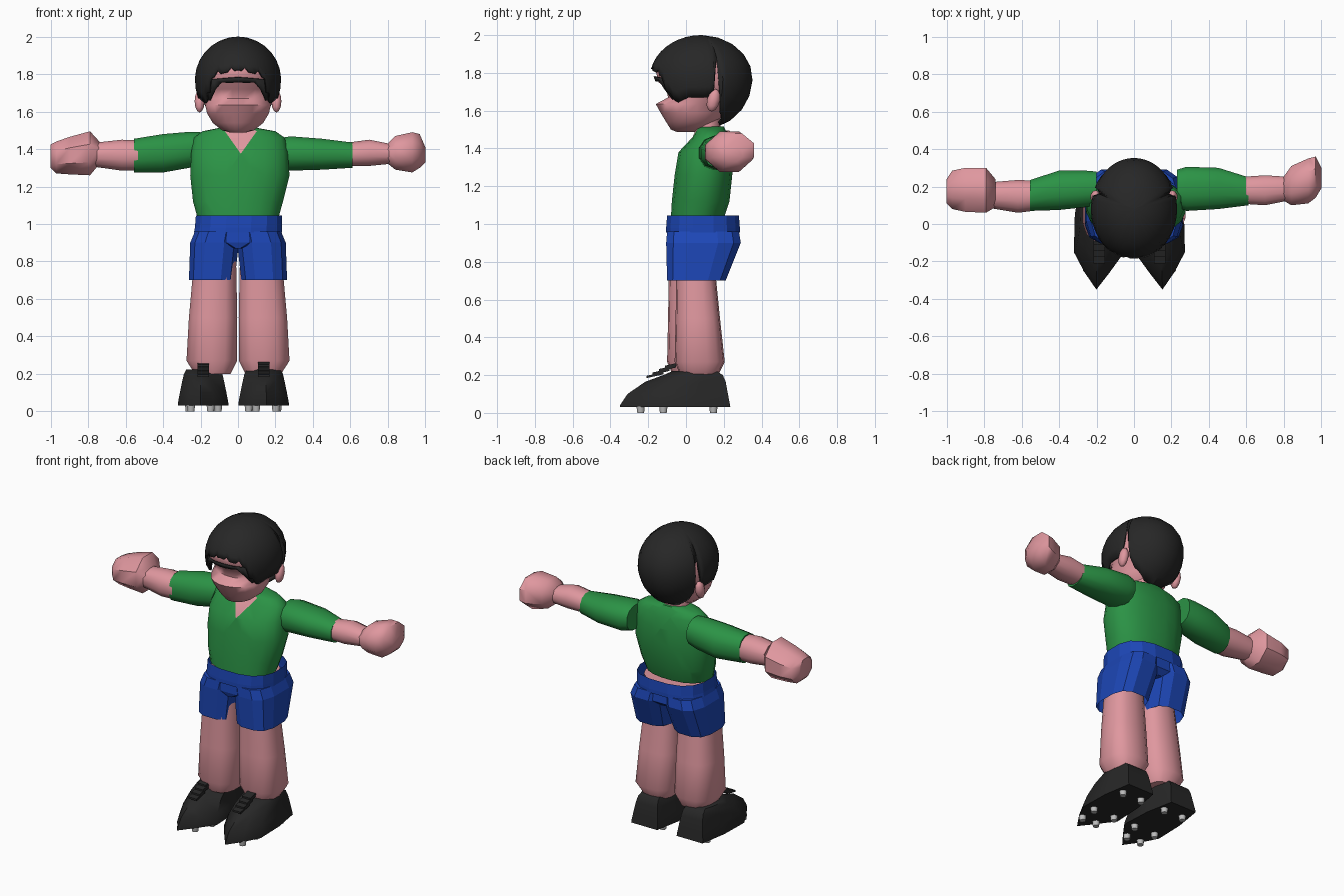
import bpy, bmesh, math
from mathutils import Vector

if "Cube" in bpy.data.objects:
    bpy.data.objects.remove(bpy.data.objects["Cube"])


def material(name, r, g, b):
    m = bpy.data.materials.new(name)
    m.diffuse_color = (r, g, b, 1)
    m.use_nodes = True
    m.node_tree.nodes["Principled BSDF"].inputs["Base Color"].default_value = m.diffuse_color
    return m


SKIN = material("skin pink", 0.74, 0.31, 0.345)
GREEN = material("shirt green", 0.024, 0.29, 0.06)
BLUE = material("shorts blue", 0.012, 0.062, 0.47)
BLACK = material("black", 0.020, 0.020, 0.020)
GREY = material("stud grey", 0.5, 0.5, 0.5)


def finish(name, bm, mat, angle=45):
    bmesh.ops.recalc_face_normals(bm, faces=bm.faces)
    mesh = bpy.data.meshes.new(name)
    bm.to_mesh(mesh)
    bm.free()
    mesh.materials.append(mat)
    ob = bpy.data.objects.new(name, mesh)
    bpy.context.collection.objects.link(ob)
    if angle:  # smooth shading with crisp edges
        bpy.ops.object.select_all(action='DESELECT')
        ob.select_set(True)
        bpy.context.view_layer.objects.active = ob
        bpy.ops.object.shade_smooth_by_angle(angle=math.radians(angle))
    return ob


def skin_rings(bm, rings, closed=True, caps=(True, True)):
    """Join rings of points with quads."""
    vs = [[bm.verts.new(p) for p in r] for r in rings]
    n = len(vs[0])
    for a, b in zip(vs, vs[1:]):
        for i in range(n if closed else n - 1):
            j = (i + 1) % n
            bm.faces.new((a[i], a[j], b[j], b[i]))
    if closed and caps[0]:
        bm.faces.new(vs[0])
    if closed and caps[1]:
        bm.faces.new(vs[-1])


def loft(name, axis, rings, mat, n=12, p=2.0, caps=(True, True), angle=45):
    """Rings are (position, a0, a1, b0, b1): extents in the other two axes."""
    out = []
    for t, a0, a1, b0, b1 in rings:
        ring = []
        for i in range(n):
            w = 2 * math.pi * (i + 0.5) / n
            k = 1 / math.cos(math.pi / n)
            c, s = math.cos(w), math.sin(w)
            a = math.copysign(abs(c) ** (2 / p), c) * k
            b = math.copysign(abs(s) ** (2 / p), s) * k
            a = (a0 + a1) / 2 + max(-1, min(1, a)) * (a1 - a0) / 2
            b = (b0 + b1) / 2 + max(-1, min(1, b)) * (b1 - b0) / 2
            ring.append((a, b, t) if axis == "z" else (t, a, b))
        out.append(ring)
    bm = bmesh.new()
    skin_rings(bm, out, caps=caps)
    return finish(name, bm, mat, angle)


def lerp_table(table, x):
    for (x0, y0), (x1, y1) in zip(table, table[1:]):
        if x <= x1:
            return y0 + (y1 - y0) * (x - x0) / (x1 - x0)
    return table[-1][1]


# Head with pointed face, and neck
loft("head", "z", [(1.488, -.04, .04, -.05, .06), (1.50, -.085, .085, -.08, .12),
                   (1.54, -.135, .135, -.105, .17), (1.59, -.165, .165, -.135, .20),
                   (1.635, -.175, .175, -.16, .22), (1.67, -.185, .185, -.095, .25),
                   (1.72, -.20, .20, -.105, .28), (1.75, -.205, .205, -.145, .285),
                   (1.83, -.205, .205, -.165, .29), (1.91, -.15, .15, -.09, .25)],
     SKIN, n=20, angle=65)
loft("neck", "z", [(1.42, -.10, .10, .04, .19), (1.56, -.09, .09, .05, .18)], SKIN)

# Hair: shell from crown down to a hairline, with a slit above each ear
RIM = [(0, 1.825), (30, 1.80), (42, 1.77), (45, 1.70), (58, 1.64), (75, 1.67), (104, 1.67),
       (110, 1.88), (116, 1.60), (140, 1.53), (180, 1.51)]
cols = []
for i in range(72):
    deg = i * 5
    fold = min(deg, 360 - deg)
    z = lerp_table(RIM, fold) + (0.02 if fold < 60 and i % 4 == 2 else 0)
    end = math.acos((z - 1.77) / (0.23 if z > 1.77 else 0.27))
    th, col = math.radians(deg), []
    for k in range(10):
        ph = 0.02 + (end - 0.02) * k / 9
        c, s = math.cos(ph), math.sin(ph)
        col.append((.23 * s * math.sin(th), .08 - .272 * s * math.cos(th),
                    1.77 + (0.23 if c > 0 else 0.27) * c))
    cols.append(col)
bm = bmesh.new()
skin_rings(bm, list(zip(*cols)), caps=(True, False))
hair = finish("hair", bm, BLACK)
hair.modifiers.new("thickness", "SOLIDIFY").thickness = 0.012

# Brows: thin dark band with stepped corners beside the eyes
top, low = [], []
for deg in range(-55, 56, 10):
    a = abs(deg)
    x, y = math.sin(math.radians(deg)), math.cos(math.radians(deg))
    drop = 1.757 if a < 30 else (1.72 if a < 40 else 1.66)
    top.append((.215 * x, .08 - .245 * y, 1.785 - .0003 * a))
    low.append((.205 * x, .08 - (.235 if a < 40 else .21) * y, drop))
bm = bmesh.new()
skin_rings(bm, [top, low], closed=False)
finish("brow_band", bm, BLACK).modifiers.new("thickness", "SOLIDIFY").thickness = 0.008

# Ears
for s, side in ((-1, "left"), (1, "right")):
    bm = bmesh.new()
    bmesh.ops.create_uvsphere(bm, u_segments=10, v_segments=6, radius=1)
    for v in bm.verts:
        v.co = Vector((s * .205 + v.co.x * .028, .145 + v.co.y * .035 + v.co.z * .01,
                       1.655 + v.co.z * .06))
    finish("ear_" + side, bm, SKIN)

# Shirt, with the neck opening cut in as a V of skin
shirt = loft("shirt", "z", [(1.03, -.215, .215, -.08, .20), (1.12, -.24, .24, -.075, .23),
                            (1.26, -.255, .275, -.06, .245), (1.38, -.25, .265, -.04, .245),
                            (1.46, -.235, .25, .035, .225), (1.495, -.19, .20, .05, .21),
                            (1.515, -.09, .09, .06, .20)], GREEN, n=20, p=2.3)
shirt.data.materials.append(SKIN)
bm = bmesh.new()
bm.from_mesh(shirt.data)
apex = Vector((.015, 0, 1.375))
planes = [Vector((s * .12, 0, -.085)) for s in (-1, 1)]
for no in planes:
    bmesh.ops.bisect_plane(bm, geom=bm.verts[:] + bm.edges[:] + bm.faces[:],
                           plane_co=apex, plane_no=no)
for f in bm.faces:
    c = f.calc_center_median()
    if c.y < .06 and all((c - apex).dot(no) < 0 for no in planes):
        f.material_index = 1
bm.to_mesh(shirt.data)
bm.free()

# Arms and fists
loft("sleeve_left", "x", [(-.20, .10, .28, 1.32, 1.49), (-.26, .09, .285, 1.30, 1.492),
                          (-.40, .075, .285, 1.275, 1.48), (-.555, .07, .235, 1.275, 1.455)],
     GREEN, n=12, p=2.3)
loft("forearm_left", "x", [(-.50, .075, .23, 1.285, 1.445), (-.62, .06, .235, 1.285, 1.45),
                           (-.80, .09, .22, 1.31, 1.43)], SKIN, n=12, p=2.2)
loft("fist_left", "x", [(-.74, .09, .24, 1.32, 1.44), (-.79, .06, .30, 1.26, 1.495),
                        (-.90, .065, .30, 1.265, 1.465), (-.97, .08, .285, 1.27, 1.44),
                        (-1.0, .11, .24, 1.30, 1.425)], SKIN, n=8)
loft("sleeve_right", "x", [(.23, .09, .29, 1.30, 1.46), (.28, .07, .305, 1.285, 1.468),
                           (.45, .08, .30, 1.29, 1.455), (.61, .10, .25, 1.30, 1.435)],
     GREEN, n=12, p=2.3)
loft("forearm_right", "x", [(.55, .11, .25, 1.31, 1.43), (.70, .10, .26, 1.31, 1.45),
                            (.85, .13, .25, 1.325, 1.42)], SKIN, n=12, p=2.2)
loft("fist_right", "x", [(.79, .13, .24, 1.33, 1.42), (.84, .10, .31, 1.29, 1.47),
                         (.93, .11, .35, 1.275, 1.49), (.97, .14, .36, 1.30, 1.48),
                         (1.0, .19, .30, 1.33, 1.41)], SKIN, n=8)

# Waist, waistband and the wedge joining the shorts legs
loft("waist", "z", [(.97, -.20, .20, -.08, .23), (1.01, -.21, .21, -.08, .24)], SKIN, n=16, p=2.4)
loft("waistband", "z", [(.955, -.235, .235, -.105, .285), (.98, -.23, .235, -.105, .285),
                        (1.045, -.225, .235, -.10, .28)], BLUE, n=16, p=2.6,
     caps=(False, False), angle=0)
loft("shorts_middle", "z", [(.87, -.02, .02, -.09, .24), (.90, -.10, .10, -.10, .275),
                            (.97, -.12, .12, -.097, .27)], BLUE, n=12, p=5, angle=0)
for s, side in ((-1, "left"), (1, "right")):
    def span(a, b):
        return tuple(sorted((s * a, s * b)))

    loft("shorts_" + side, "z", [(.70, *span(.018, .262), -.10, .21),
                                 (.90, *span(-.005, .255), -.105, .29),
                                 (.96, *span(-.01, .23), -.10, .28)], BLUE,
         n=12, p=2.8, caps=(False, True), angle=0)
    # Leg
    yo = 0.04 if s > 0 else 0
    loft("leg_" + side, "z", [(.20, *span(.04, .23), -.07 + yo, .17),
                              (.27, *span(.005, .275), -.10 + yo, .205),
                              (.50, *span(.004, .262), -.095 + yo, .18),
                              (.80, *span(.01, .235), -.09 + yo, .15)], SKIN, n=14, p=2.5, angle=55)

    # Boot: one sole outline, drawn in as it rises
    cx = 0.137 if s > 0 else -0.186
    outline = [(.015, -.35), (.08, -.255), (.135, -.15), (.13, .05), (.10, .235),
               (-.09, .235), (-.125, .05), (-.135, -.15), (-.055, -.26)]
    rings = []
    for z, wide, toe, heel in [(.03, 1, -.35, .235), (.042, 1, -.348, .233), (.10, .92, -.31, .222),
                               (.165, .82, -.215, .21), (.20, .76, -.12, .195), (.222, .67, -.07, .16)]:
        rings.append([(cx + s * x * wide, toe + (y + .35) / .585 * (heel - toe), z)
                      for x, y in outline])
    bm = bmesh.new()
    skin_rings(bm, rings)
    finish("boot_" + side, bm, BLACK)

    # Laces
    for i in range(4):
        bm = bmesh.new()
        bmesh.ops.create_cube(bm, size=1)
        for v in bm.verts:
            v.co = Vector((cx + v.co.x * .06, -.165 + i * .033 + v.co.y * .09,
                           .20 + i * .018 + v.co.z * .012 + v.co.y * .02))
        finish("lace_%s_%d" % (side, i + 1), bm, BLACK, 0)

    # Studs
    for i, (x, y) in enumerate([(-.04, -.24), (.065, -.24), (-.08, -.12), (.075, -.12),
                                (-.07, .145), (.07, .145)]):
        loft("stud_%s_%d" % (side, i + 1), "z",
             [(z, cx + s * x - r, cx + s * x + r, y - r, y + r) for z, r in ((0, .018), (.035, .022))],
             GREY, n=8)
